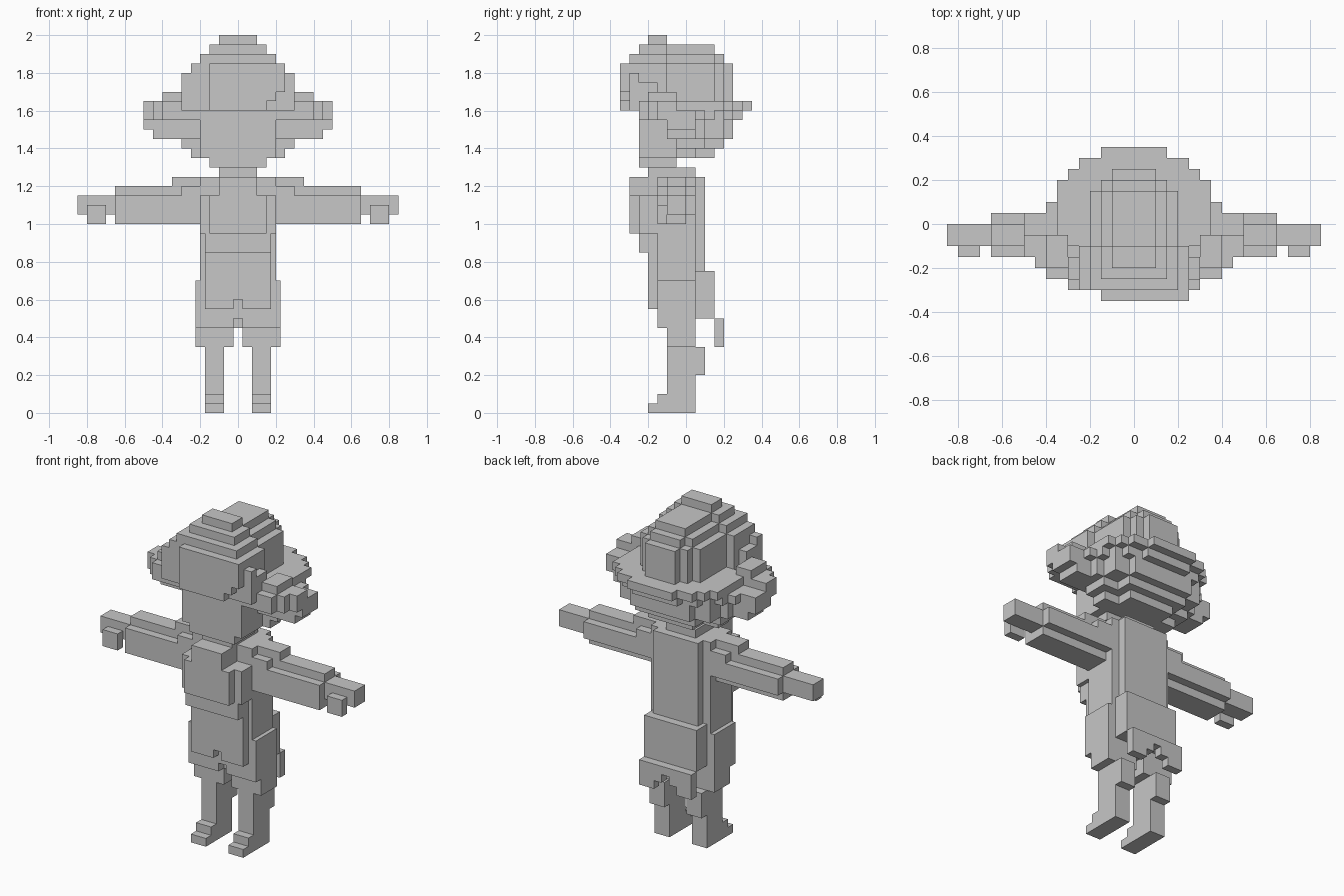
import bpy
import bmesh

grey = bpy.data.materials.new("plain_grey")
grey.diffuse_color = (0.57, 0.57, 0.57, 1)


def part(name, boxes, mirror=False):
    """Join boxes (x0, x1, y0, y1, z0, z1) into one part; mirror adds the -x copy."""
    bm = bmesh.new()
    if mirror:
        boxes = boxes + [(-b[1], -b[0]) + tuple(b[2:]) for b in boxes]
    for x0, x1, y0, y1, z0, z1 in boxes:
        geo = bmesh.ops.create_cube(bm, size=1)
        for v in geo["verts"]:
            v.co.x = x0 if v.co.x < 0 else x1
            v.co.y = y0 if v.co.y < 0 else y1
            v.co.z = z0 if v.co.z < 0 else z1
    me = bpy.data.meshes.new(name)
    bm.to_mesh(me)
    bm.free()
    me.materials.append(grey)
    ob = bpy.data.objects.new(name, me)
    bpy.context.collection.objects.link(ob)


def c(w, y0, y1, z0, z1):
    """Box centred on x = 0 with half width w."""
    return (-w, w, y0, y1, z0, z1)


# Legs with calves and stepped feet
part("legs", [
    (.075, .175, -.10, .05, 0, .35),
    (.075, .175, .05, .10, .20, .35),
    (.075, .175, -.15, -.10, 0, .10),
    (.075, .175, -.20, -.15, 0, .05),
], True)

# Shorts
part("short_legs", [(.025, .225, -.10, .05, .35, .45)], True)
part("shorts", [
    c(.225, -.15, .05, .50, .70),
    (.025, .225, -.15, .05, .45, .50),
    (-.225, -.025, -.15, .05, .45, .50),
    c(.025, -.10, .05, .45, .50),
])

# Front apron with a centre notch
part("apron", [
    c(.175, -.20, -.15, .60, .85),
    (.025, .175, -.20, -.15, .55, .60),
    (-.175, -.025, -.20, -.15, .55, .60),
])

# Coat tail with an arched lower edge
part("coat_tail", [c(.175, .05, .15, .50, .75), c(.175, .15, .20, .45, .50)])
part("tail_edge", [
    (.025, .075, .15, .20, .40, .45),
    (.075, .175, .15, .20, .35, .45),
], True)

# Torso, chest and back
part("torso", [c(.20, -.15, .05, .70, 1.25)])
part("chest", [
    c(.20, -.25, -.15, .95, 1.15),
    c(.175, -.25, -.15, .85, .95),
    c(.15, -.30, -.25, .95, 1.15),
    c(.10, -.30, -.15, 1.15, 1.25),
])
part("back_panel", [c(.15, .05, .10, .75, 1.25)])

# Arms, hands and thumbs
part("arms", [
    (.20, .65, -.15, 0, 1.00, 1.15),
    (.20, .65, -.10, 0, 1.15, 1.20),
    (.20, .65, 0, .05, 1.05, 1.15),
    (.20, .35, -.10, 0, 1.20, 1.25),
    (.20, .30, -.15, .05, 1.15, 1.20),
], True)
part("hands", [
    (.65, .85, -.10, 0, 1.05, 1.15),
    (.70, .80, -.15, -.10, 1.00, 1.10),
], True)

# Neck and face
part("neck", [c(.10, -.20, .05, 1.25, 1.30), c(.15, -.25, -.05, 1.30, 1.35)])
part("face", [c(.20, -.25, 0, 1.35, 1.65)])

# Crown of the head, rounded off in steps towards the back
part("crown", [
    c(.20, -.25, .15, 1.60, 1.85),
    c(.15, .15, .20, 1.65, 1.85),
    c(.10, .20, .25, 1.65, 1.85),
    c(.15, -.10, .15, 1.85, 1.90),
    c(.10, .15, .20, 1.85, 1.90),
    c(.10, -.10, .15, 1.90, 1.95),
    c(.15, -.25, -.10, 1.90, 1.95),
    c(.10, -.20, -.10, 1.95, 2.00),
])

# Fringe band with a lopsided front
part("fringe_band", [
    c(.30, -.25, -.15, 1.60, 1.75),
    c(.30, -.30, -.25, 1.60, 1.80),
    c(.25, -.30, -.10, 1.60, 1.85),
    c(.20, -.30, -.10, 1.85, 1.90),
])
part("fringe", [
    (-.15, .15, -.35, -.25, 1.60, 1.85),
    (.15, .20, -.35, -.25, 1.65, 1.85),
    (.20, .25, -.35, -.25, 1.70, 1.85),
])

# Flared hair at the back, widest layer on top
part("hair_flare", [
    c(.35, -.10, .20, 1.60, 1.65),
    c(.30, .20, .25, 1.60, 1.65),
    c(.25, .25, .30, 1.60, 1.65),
    c(.15, .30, .35, 1.60, 1.65),
    c(.40, -.10, .10, 1.55, 1.60),
    c(.35, .10, .15, 1.55, 1.60),
    c(.30, .15, .20, 1.55, 1.60),
    c(.25, .20, .25, 1.55, 1.60),
    c(.15, .25, .30, 1.55, 1.60),
])
part("hair_underside", [
    c(.35, -.05, .10, 1.45, 1.55),
    c(.30, .10, .20, 1.45, 1.55),
    c(.20, .20, .25, 1.45, 1.55),
    c(.30, -.05, .10, 1.40, 1.45),
    c(.20, .10, .20, 1.40, 1.45),
    c(.25, -.05, .05, 1.35, 1.40),
    c(.15, .05, .15, 1.35, 1.40),
])

# Side curls
part("side_curls", [
    (.20, .40, -.25, -.15, 1.55, 1.65),
    (.30, .40, -.20, -.05, 1.60, 1.70),
    (.30, .45, -.20, -.05, 1.55, 1.65),
    (.35, .50, -.15, -.05, 1.55, 1.65),
    (.35, .50, -.15, .05, 1.55, 1.60),
    (.30, .50, -.10, .05, 1.50, 1.55),
    (.30, .45, -.10, .05, 1.45, 1.50),
    (.20, .30, -.10, -.05, 1.45, 1.55),
], True)
